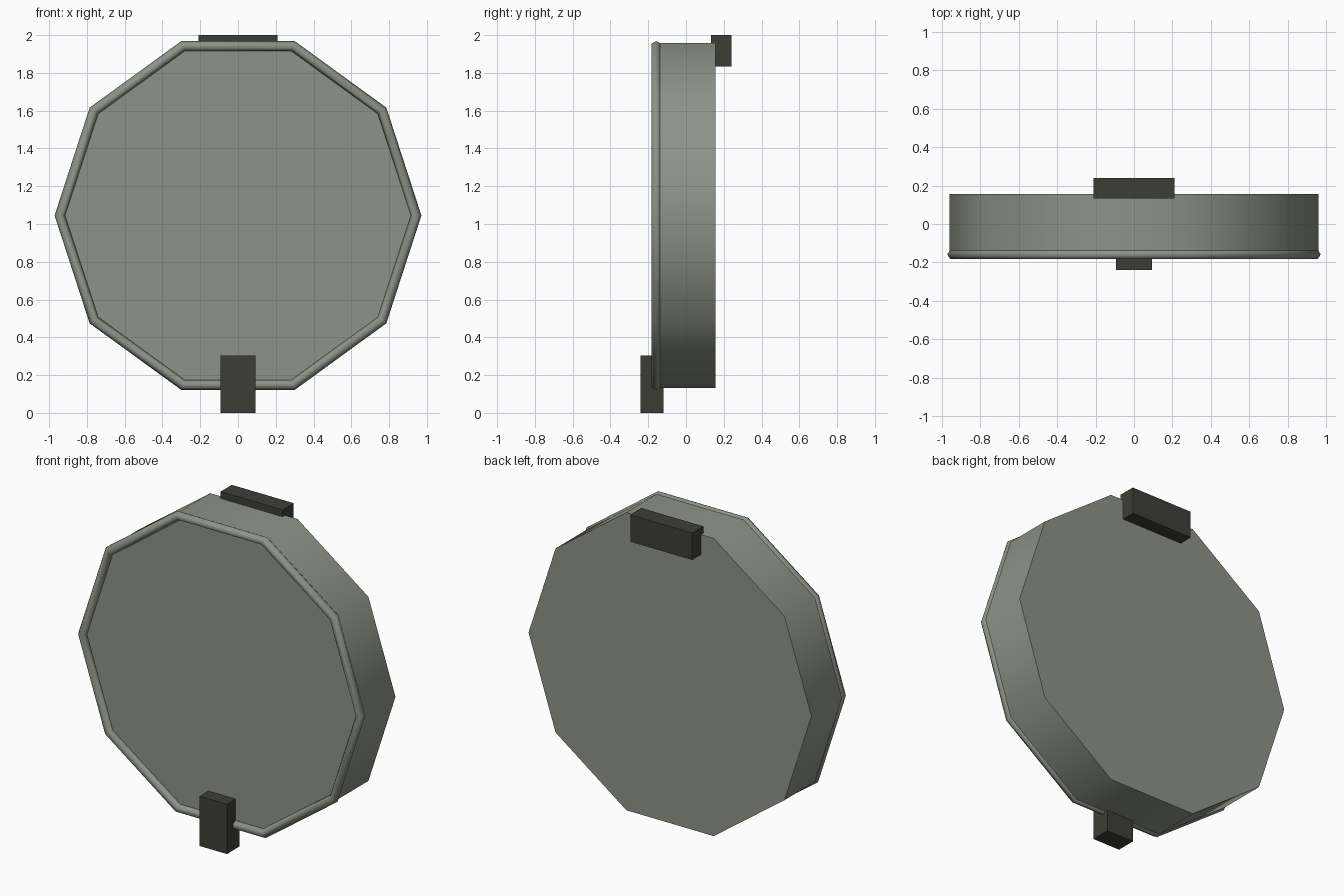
import bpy, math

if "Cube" in bpy.data.objects:
    bpy.data.objects.remove(bpy.data.objects["Cube"])

SIDES = 10
CENTRE_Z = 1.045


def material(name, rgb):
    m = bpy.data.materials.new(name)
    m.diffuse_color = (*rgb, 1.0)
    m.use_nodes = True
    m.node_tree.nodes["Principled BSDF"].inputs["Base Color"].default_value = m.diffuse_color
    return m


grey = material("grey green", (0.27, 0.295, 0.25))
dark = material("dark charcoal", (0.048, 0.048, 0.039))


def finish(name, mat, angle=None):
    ob = bpy.context.object
    ob.name = ob.data.name = name
    ob.data.materials.clear()
    ob.data.materials.append(mat)
    bpy.ops.object.transform_apply(location=True, rotation=True, scale=True)
    if angle:
        bpy.ops.object.shade_smooth_by_angle(angle=math.radians(angle))
    return ob


def block(name, lo, hi):
    mid = [(a + b) / 2 for a, b in zip(lo, hi)]
    bpy.ops.mesh.primitive_cube_add(size=1, location=mid)
    bpy.context.object.scale = [b - a for a, b in zip(lo, hi)]
    return finish(name, dark)


# ten-sided drum, first corner pointing along +x
bpy.ops.mesh.primitive_cylinder_add(vertices=SIDES, radius=0.96, depth=0.31,
                                    location=(0, 0, CENTRE_Z),
                                    rotation=(math.pi / 2, math.pi / 2, 0))
finish("drum_body", grey, 45)

# thin rim around the front face
bpy.ops.mesh.primitive_torus_add(major_segments=SIDES, minor_segments=6,
                                 major_radius=0.943, minor_radius=0.028,
                                 location=(0, -0.158, CENTRE_Z),
                                 rotation=(math.pi / 2, 0, 0))
finish("front_rim", grey, 75)

# latch at the bottom front and hinge at the top back
block("front_latch", (-0.093, -0.24, 0.0), (0.093, -0.12, 0.305))
block("back_hinge", (-0.21, 0.132, 1.835), (0.21, 0.24, 2.0))

# the drum primitive must have a corner on the x axis
drum = bpy.data.objects["drum_body"]
if max(v.co.x for v in drum.data.vertices) < 0.95:
    for v in drum.data.vertices:
        x, z = v.co.x, v.co.z - CENTRE_Z
        a = math.pi / SIDES
        v.co.x = x * math.cos(a) - z * math.sin(a)
        v.co.z = x * math.sin(a) + z * math.cos(a) + CENTRE_Z
